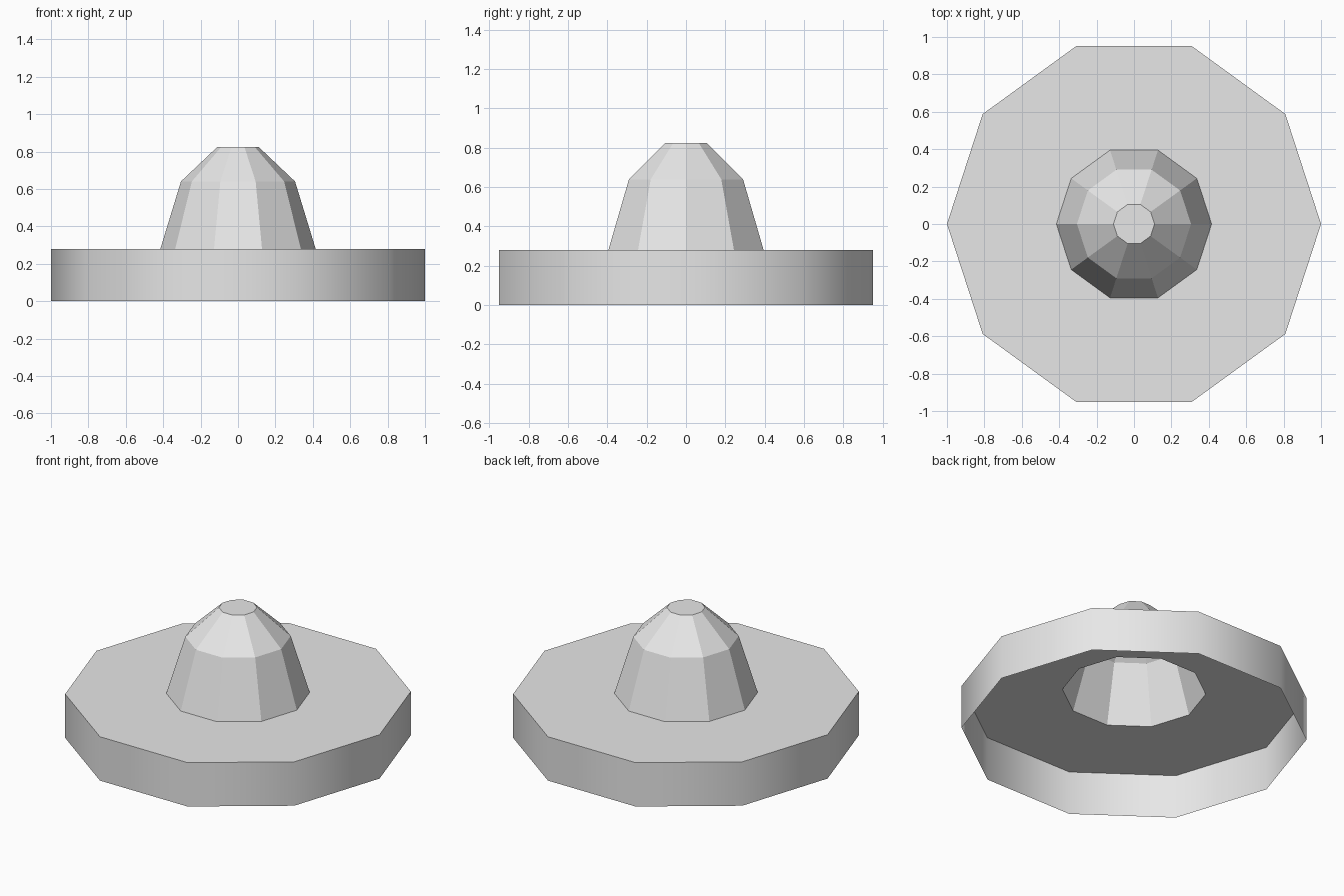
import bpy, bmesh
from math import cos, sin, tau

cube = bpy.data.objects.get("Cube")
if cube:
    bpy.data.objects.remove(cube, do_unlink=True)

SIDES = 10

grey = bpy.data.materials.new("light_grey")
grey.use_nodes = True
grey.diffuse_color = (0.8, 0.8, 0.8, 1)
grey.node_tree.nodes["Principled BSDF"].inputs["Base Color"].default_value = (0.8, 0.8, 0.8, 1)


def lathe(name, profile, cap=False, smooth=False):
    """Turn (radius, height) pairs, listed bottom/outside first, into an open shell."""
    bm = bmesh.new()
    rings = [[bm.verts.new((r * cos(tau * i / SIDES), r * sin(tau * i / SIDES), z))
              for i in range(SIDES)] for r, z in profile]
    for low, high in zip(rings, rings[1:]):
        for i in range(SIDES):
            j = (i + 1) % SIDES
            bm.faces.new((low[i], low[j], high[j], high[i]))
    if cap:
        bm.faces.new(rings[-1])
    for face in bm.faces:
        face.smooth = smooth
    mesh = bpy.data.meshes.new(name)
    bm.to_mesh(mesh)
    bm.free()
    mesh.materials.append(grey)
    obj = bpy.data.objects.new(name, mesh)
    bpy.context.collection.objects.link(obj)
    return obj


# Smooth outer wall, open underneath
lathe("rim_wall", [(1, 0), (1, 0.28)], smooth=True)

# Flat ring between the wall and the crown
lathe("brim", [(1, 0.28), (0.415, 0.28)])

# Hollow faceted crown with a closed top
lathe("crown", [(0.415, 0.28), (0.305, 0.64), (0.11, 0.825)], cap=True)
